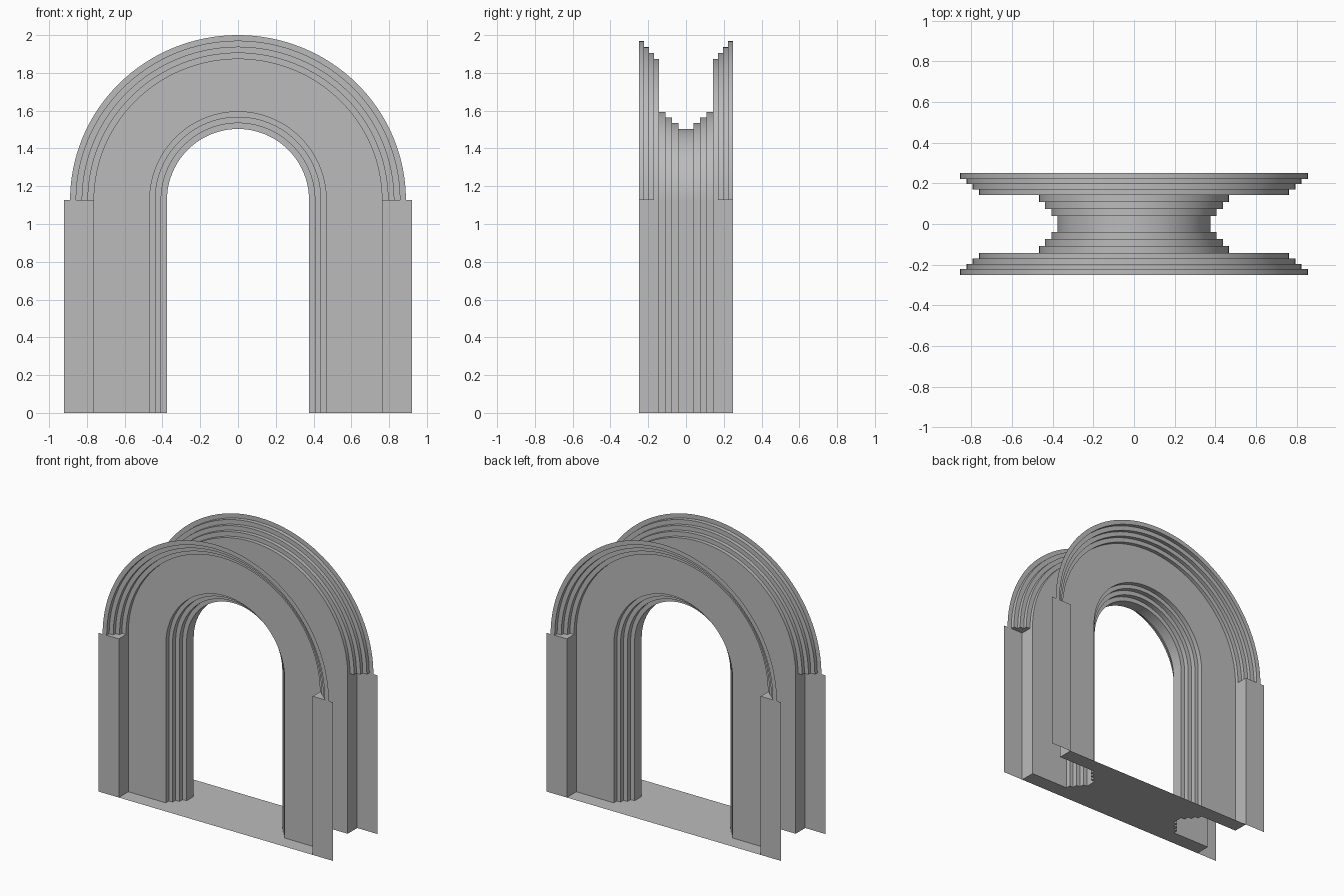
import bpy, bmesh, math

cube = bpy.data.objects.get("Cube")
if cube:
    bpy.data.objects.remove(cube, do_unlink=True)

SPRING = 1.127   # height where the arches begin
DROP = 0.016     # outer rings are slightly flattened
SEGS = 64

stone = bpy.data.materials.new("grey_stone")
stone.use_nodes = True
GREY = (0.5, 0.5, 0.5, 1)
stone.diffuse_color = GREY
stone.node_tree.nodes["Principled BSDF"].inputs["Base Color"].default_value = GREY


def stairs(radii, depths):
    """Stepped profile: each radius gets a tread between consecutive depths."""
    return [(r, d) for r, a, b in zip(radii, depths, depths[1:]) for d in (a, b)]


def both_sides(half):
    """Mirror a front half profile to the back."""
    return [(r, -d) for r, d in half] + [(r, d) for r, d in reversed(half)]


def make_object(name, bm):
    mesh = bpy.data.meshes.new(name)
    bm.to_mesh(mesh)
    bm.free()
    mesh.materials.append(stone)
    obj = bpy.data.objects.new(name, mesh)
    bpy.context.collection.objects.link(obj)
    return obj


def loft(name, rows):
    """Skin a series of point rows, facing the opening."""
    bm = bmesh.new()
    grid = [[bm.verts.new(p) for p in row] for row in rows]
    for a, b in zip(grid, grid[1:]):
        for i in range(len(a) - 1):
            bm.faces.new((a[i], b[i], b[i + 1], a[i + 1]))
    return make_object(name, bm)


def flat(name, points, z):
    """Single horizontal face, facing up."""
    bm = bmesh.new()
    face = bm.faces.new([bm.verts.new((x, y, z)) for x, y in points])
    face.normal_update()
    if face.normal.z < 0:
        face.normal_flip()
    return make_object(name, bm)


# Stepped profiles, from the outside face to the middle of the wall
outer_steps = stairs([0.857, 0.825, 0.794, 0.762], [0.25, 0.222, 0.196, 0.169, 0.143])
inner_steps = stairs([0.467, 0.438, 0.407], [0.143, 0.109, 0.075, 0.04]) + [(0.376, 0.04)]
arch_profile = both_sides([(0.889, 0.25)] + outer_steps + inner_steps)
jamb = [(0.762, 0.25), (0.762, 0.143)] + inner_steps
leg_profile = both_sides([(0.921, 0.25)] + jamb)


# Stepped arch
def arch_row(t):
    return [(r * math.cos(t), y, SPRING + (r - DROP * (r > 0.6)) * math.sin(t))
            for r, y in arch_profile]


arch = loft("stepped_arch", [arch_row(math.pi * i / SEGS) for i in range(SEGS + 1)])
bpy.ops.object.select_all(action='DESELECT')
arch.select_set(True)
bpy.context.view_layer.objects.active = arch
bpy.ops.object.shade_smooth_by_angle(angle=math.radians(30))

# Straight legs with flat side plates, and the ledges that cap them
for side, label in ((1, "left"), (-1, "right")):
    heights = (0, SPRING) if side > 0 else (SPRING, 0)
    loft(label + "_leg", [[(side * r, y, z) for r, y in leg_profile] for z in heights])
    for face, end in ((-1, "front"), (1, "back")):
        outline = [(0.762, 0.25)] + outer_steps[:-1]
        flat(f"{label}_{end}_ledge", [(side * r, face * d) for r, d in outline], SPRING)

# Threshold floor, cut around the hollow legs
rim = both_sides(jamb)
flat("threshold_floor", rim + [(-r, y) for r, y in reversed(rim)], 0)
